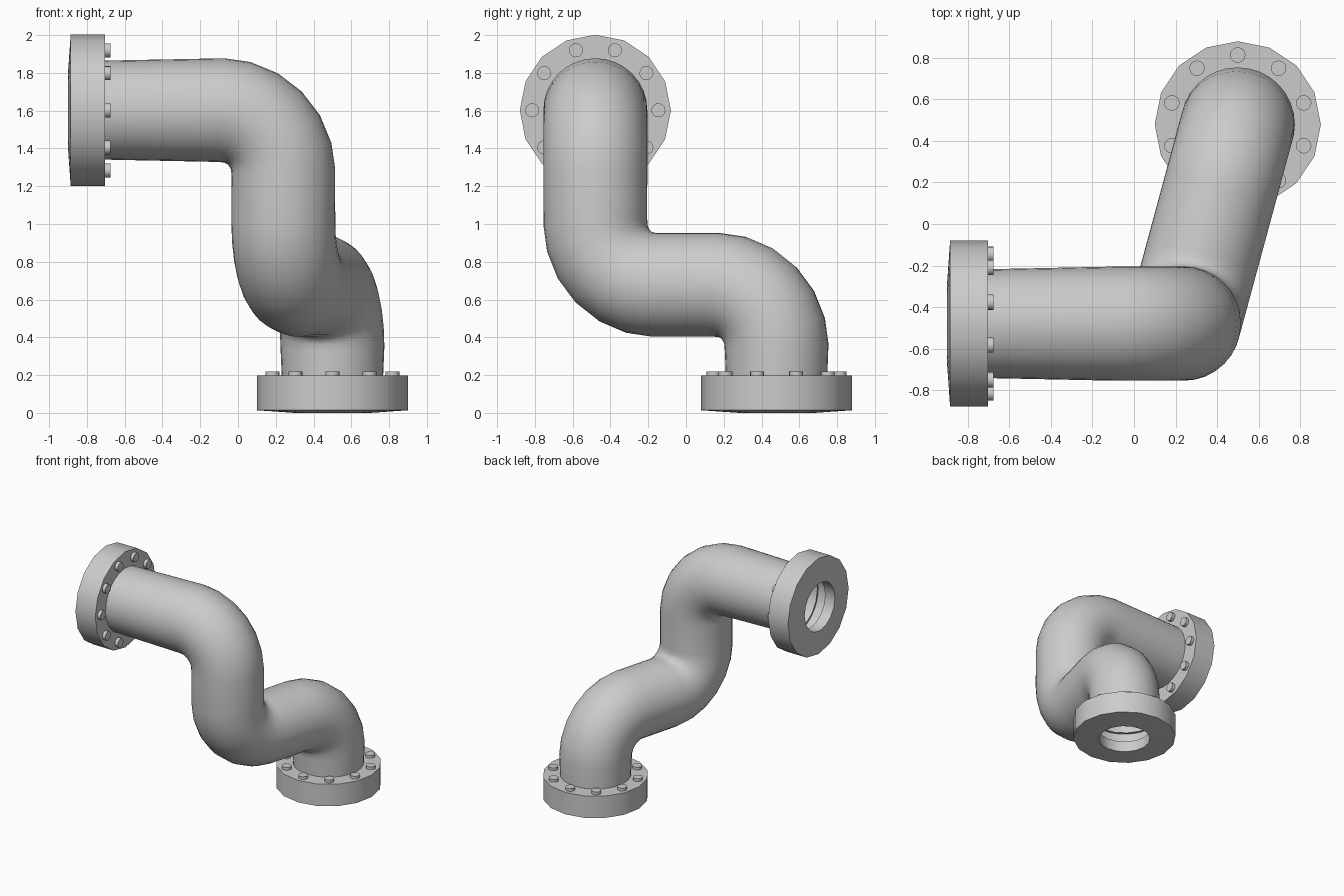
import bpy, bmesh, math
from mathutils import Vector, Matrix, Quaternion

if "Cube" in bpy.data.objects:
    bpy.data.objects.remove(bpy.data.objects["Cube"])

PIPE_R, BEND_R = 0.275, 0.33


def finish(bm, name, matrix=Matrix(), angle=40, closed=True):
    if closed:
        bmesh.ops.recalc_face_normals(bm, faces=bm.faces[:])
    me = bpy.data.meshes.new(name)
    bm.to_mesh(me)
    bm.free()
    ob = bpy.data.objects.new(name, me)
    bpy.context.collection.objects.link(ob)
    ob.matrix_world = matrix
    bpy.ops.object.select_all(action='DESELECT')
    ob.select_set(True)
    bpy.context.view_layer.objects.active = ob
    bpy.ops.object.shade_smooth_by_angle(angle=math.radians(angle))
    return ob


def bridge(bm, a, b):
    n = len(a)
    for i in range(n):
        bm.faces.new((a[i], a[(i + 1) % n], b[(i + 1) % n], b[i]))


def rounded_path(corners, steps=6):
    """Polyline whose inner corners are replaced by arcs of BEND_R."""
    pts = [corners[0]]
    for p, c, n in zip(corners, corners[1:], corners[2:]):
        u, v = (p - c).normalized(), (n - c).normalized()
        half = u.angle(v) / 2
        start = c + u * BEND_R / math.tan(half)
        centre = c + (u + v).normalized() * BEND_R / math.sin(half)
        axis, sweep = (-u).cross(v).normalized(), math.pi - 2 * half
        pts += [centre + Quaternion(axis, sweep * i / steps) @ (start - centre)
                for i in range(steps + 1)]
    return pts + [corners[-1]]


def pipe(name, corners, end_radii, sides=32):
    pts = rounded_path(corners)
    bm = bmesh.new()
    rings = []
    d_old = (pts[1] - pts[0]).normalized()
    side = d_old.orthogonal().normalized()
    for i, p in enumerate(pts):
        a = (p - pts[i - 1]).normalized() if i else d_old
        b = (pts[i + 1] - p).normalized() if i < len(pts) - 1 else a
        d = (a + b).normalized()
        side = d_old.rotation_difference(d) @ side
        side = (side - d * side.dot(d)).normalized()
        d_old = d
        r = end_radii[0] if i == 0 else end_radii[1] if i == len(pts) - 1 else PIPE_R
        rings.append([bm.verts.new(p + Quaternion(d, math.tau * k / sides) @ side * r)
                      for k in range(sides)])
    for a, b in zip(rings, rings[1:]):
        bridge(bm, a, b)
    return finish(bm, name)


def flange(name, matrix, bolt_top, bolt_start):
    # Ring: local z = 0 is the open outer face, z = 0.2 the bolted face
    profile = [(0.262, 0.09), (0.2, 0.09), (0.2, 0.0), (0.4, 0.014), (0.4, 0.197), (0.25, 0.197)]
    bm = bmesh.new()
    rings = []
    for r, z in profile:
        rings.append([bm.verts.new((r * math.cos(math.tau * k / 16),
                                    r * math.sin(math.tau * k / 16), z)) for k in range(16)])
    for a, b in zip(rings, rings[1:]):
        bridge(bm, a, b)
    finish(bm, name, matrix, closed=False)
    # Bolt circle
    bm = bmesh.new()
    for k in range(10):
        a = bolt_start + math.tau * k / 10
        pos = Matrix.Translation((0.334 * math.cos(a), 0.334 * math.sin(a), bolt_top - 0.03))
        bmesh.ops.create_cone(bm, cap_ends=True, segments=16, radius1=0.037, radius2=0.037,
                              depth=0.06, matrix=pos)
    finish(bm, name + "_bolts", matrix)


# Bent pipe
pipe("pipe", [Vector(c) for c in ((-0.81, -0.48, 1.603), (0.24, -0.48, 1.603),
                                  (0.24, -0.48, 0.678), (0.5, 0.48, 0.678),
                                  (0.5, 0.48, 0.09))], (0.26, 0.264))

# End flanges with bolts
flange("lower_flange", Matrix.Translation((0.5, 0.48, 0)), 0.22, math.pi / 2)
flange("upper_flange", Matrix.Translation((-0.9, -0.48, 1.602)) @ Matrix.Rotation(math.pi / 2, 4, 'Y'),
       0.224, math.pi / 2)
